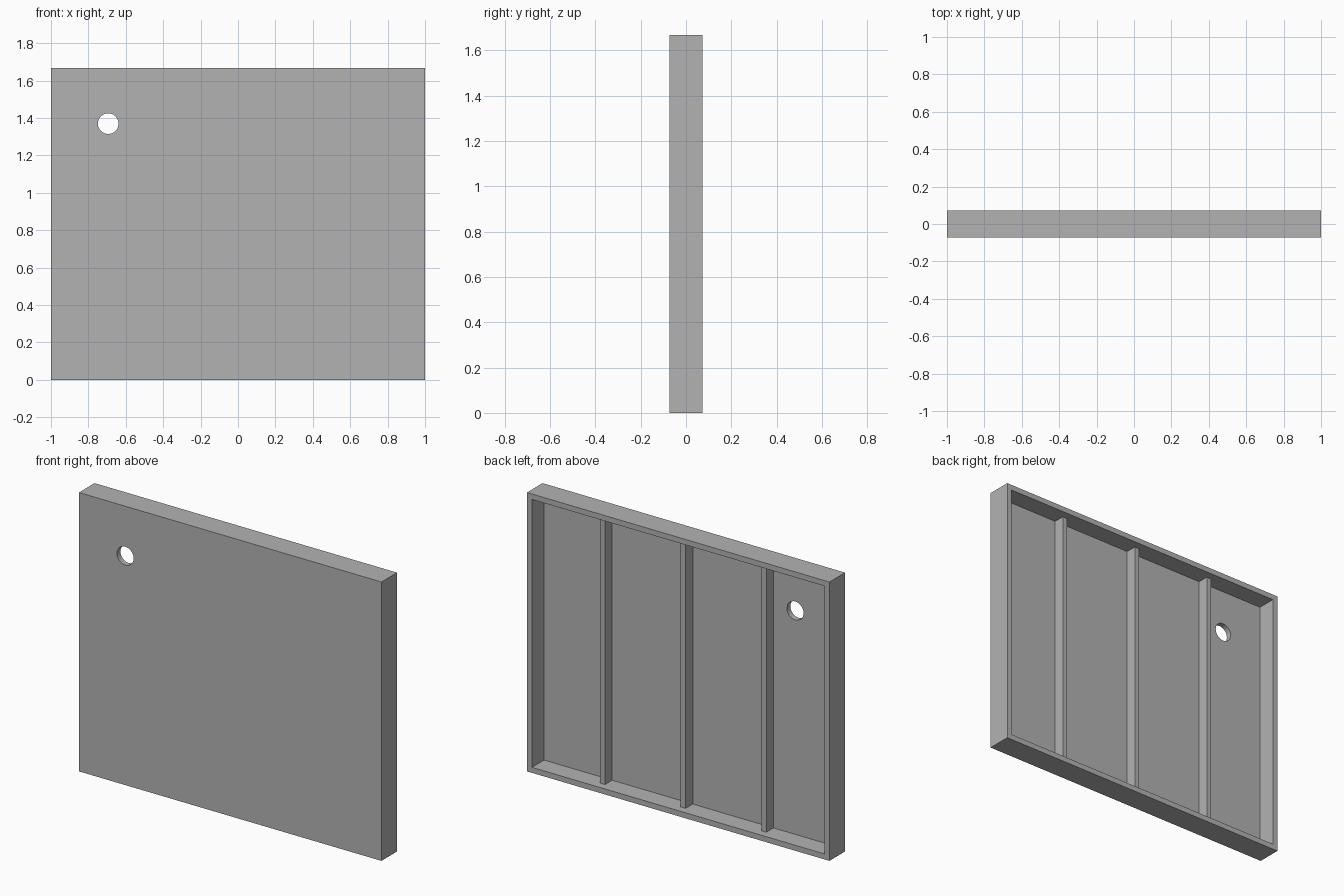
import bpy, bmesh, math
from mathutils import Matrix, Vector

WIDTH, DEPTH, HEIGHT = 2.0, 0.147, 1.667
WALL = 0.033
RIB_DEPTH = 0.067
PANEL_BACK = -DEPTH / 2 + WALL

cube = bpy.data.objects.get("Cube")
if cube:
    bpy.data.objects.remove(cube, do_unlink=True)

grey = bpy.data.materials.new("plain grey")
grey.use_nodes = True
colour = (0.45, 0.45, 0.45, 1)
grey.diffuse_color = colour
grey.node_tree.nodes["Principled BSDF"].inputs["Base Color"].default_value = colour


def make_object(name, bm):
    mesh = bpy.data.meshes.new(name)
    bm.to_mesh(mesh)
    bm.free()
    mesh.materials.append(grey)
    obj = bpy.data.objects.new(name, mesh)
    bpy.context.collection.objects.link(obj)
    return obj


def box(centre, size):
    bm = bmesh.new()
    bmesh.ops.create_cube(bm, size=1)
    bmesh.ops.scale(bm, vec=Vector(size), verts=bm.verts)
    bmesh.ops.translate(bm, vec=Vector(centre), verts=bm.verts)
    return bm


# Tray: a slab with a recess sunk into its back, leaving a rim
bm = box((0, 0, HEIGHT / 2), (WIDTH, DEPTH, HEIGHT))
bm.normal_update()
back = max(bm.faces, key=lambda f: f.normal.y)
bmesh.ops.inset_region(bm, faces=[back], thickness=WALL, use_even_offset=True)
recess = bmesh.ops.extrude_discrete_faces(bm, faces=[back])["faces"][0]
bmesh.ops.translate(bm, vec=(0, WALL - DEPTH, 0), verts=recess.verts)
bmesh.ops.recalc_face_normals(bm, faces=bm.faces)
panel = make_object("panel_tray", bm)

# Round hole through the panel
bm = bmesh.new()
place = Matrix.Translation((-0.694, 0, 1.37)) @ Matrix.Rotation(math.pi / 2, 4, "X")
bmesh.ops.create_cone(bm, cap_ends=True, segments=48, radius1=0.055,
                      radius2=0.055, depth=0.5, matrix=place)
cutter = make_object("hole_cutter", bm)
cutter.hide_render = True
cut = panel.modifiers.new("round hole", "BOOLEAN")
cut.operation = "DIFFERENCE"
cut.solver = "EXACT"
cut.object = cutter
bpy.context.view_layer.objects.active = panel
panel.select_set(True)
bpy.ops.object.modifier_apply(modifier=cut.name)
bpy.data.objects.remove(cutter, do_unlink=True)
bpy.ops.object.shade_smooth_by_angle(angle=math.radians(30))

# Three upright ribs inside the recess
for name, x in (("left", 0.533), ("middle", 0), ("right", -0.533)):
    make_object(name + "_rib", box((x, PANEL_BACK + RIB_DEPTH / 2, HEIGHT / 2),
                                   (WALL, RIB_DEPTH, HEIGHT - 2 * WALL)))
